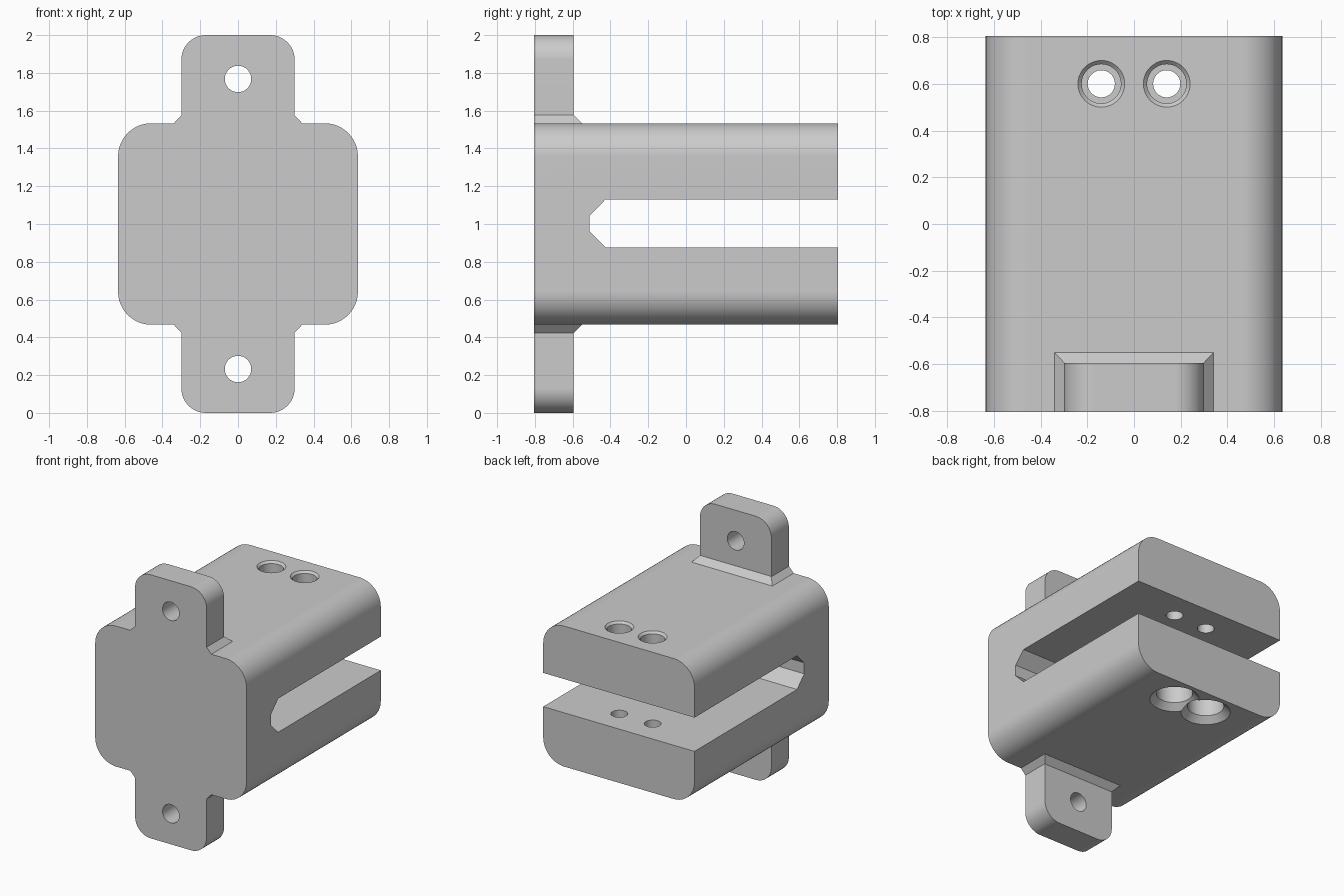
import bpy
import bmesh
from math import cos, sin, pi, radians
from mathutils import Matrix, Vector

cube = bpy.data.objects.get("Cube")
if cube:
    bpy.data.objects.remove(cube, do_unlink=True)

grey = bpy.data.materials.new("light grey")
grey.use_nodes = True
grey.diffuse_color = (0.6, 0.6, 0.6, 1)
grey.node_tree.nodes["Principled BSDF"].inputs["Base Color"].default_value = (0.6, 0.6, 0.6, 1)

MID = 1.0      # height of the mirror plane
FRONT = -0.805
BACK = 0.805
HALF = 0.533   # half height of the body


def loft(name, rings):
    """Solid skinned through matching rings of points."""
    bm = bmesh.new()
    loops = [[bm.verts.new(p) for p in ring] for ring in rings]
    n = len(loops[0])
    for a, b in zip(loops, loops[1:]):
        for i in range(n):
            j = (i + 1) % n
            bm.faces.new((a[i], a[j], b[j], b[i]))
    bm.faces.new(loops[0])
    bm.faces.new(loops[-1])
    bmesh.ops.recalc_face_normals(bm, faces=bm.faces)
    mesh = bpy.data.meshes.new(name)
    bm.to_mesh(mesh)
    bm.free()
    mesh.materials.append(grey)
    obj = bpy.data.objects.new(name, mesh)
    bpy.context.collection.objects.link(obj)
    return obj


def rounded_block(name, half_x, z0, z1, y0, y1, r, steps=12):
    """Rounded rectangle in x and z, extruded along y."""
    corners = ((half_x - r, z1 - r), (r - half_x, z1 - r), (r - half_x, z0 + r), (half_x - r, z0 + r))
    outline = []
    for k, (cx, cz) in enumerate(corners):
        for i in range(steps + 1):
            a = (k + i / steps) * pi / 2
            outline.append((cx + r * cos(a), cz + r * sin(a)))
    return loft(name, [[(x, y, z) for x, z in outline] for y in (y0, y1)])


def turned(name, origin, axis, profile, sides=48):
    """Round solid from (radius, distance) pairs along an axis."""
    turn = Matrix.Translation(origin) @ Vector(axis).to_track_quat("Z", "Y").to_matrix().to_4x4()
    return loft(name, [[turn @ Vector((r * cos(2 * pi * i / sides), r * sin(2 * pi * i / sides), d))
                        for i in range(sides)] for r, d in profile])


def combine(target, tool, operation):
    mod = target.modifiers.new(operation, "BOOLEAN")
    mod.operation = operation
    mod.solver = "EXACT"
    mod.object = tool
    tool.hide_render = True
    bpy.context.view_layer.objects.active = target
    bpy.ops.object.modifier_apply(modifier=mod.name)
    bpy.data.objects.remove(tool, do_unlink=True)


# Main body
body = rounded_block("clamp_body", 0.635, MID - HALF, MID + HALF, FRONT, BACK, 0.175)

# Mounting tabs with chamfered collars, above and below
for s in (1, -1):
    z0, z1 = sorted((MID + s * 0.25, MID + s))
    tab = rounded_block("mounting_tab", 0.3, z0, z1, FRONT, -0.595, 0.13)
    rings = []
    for half_x, back, h in ((0.34, -0.55, HALF - 0.06), (0.34, -0.55, HALF), (0.298, -0.595, HALF + 0.045)):
        z = MID + s * h
        rings.append([(-half_x, FRONT, z), (half_x, FRONT, z), (half_x, back, z), (-half_x, back, z)])
    combine(tab, loft("tab_collar", rings), "UNION")
    combine(body, tab, "UNION")
    hole = turned("tab_hole", (0, FRONT - 0.1, MID + s * 0.768), (0, 1, 0), ((0.07, 0), (0.07, 0.4)))
    combine(body, hole, "DIFFERENCE")

# Slot with a chamfered inner end
slot = ((-0.51, 0.042), (-0.425, 0.128), (1, 0.128), (1, -0.128), (-0.425, -0.128), (-0.51, -0.042))
combine(body, loft("slot", [[(x, y, MID + 0.003 + z) for y, z in slot] for x in (-1, 1)]), "DIFFERENCE")

# Screw holes: narrow pockets on top, wide countersunk pockets underneath
for x in (-0.14, 0.14):
    for up, lip, bore in ((1, 0.1, 0.084), (-1, 0.17, 0.125)):
        chamfer = lip - bore
        profile = ((0.058, -0.45), (0.058, -0.2), (bore, -0.2), (bore, -chamfer), (lip, 0), (lip, 0.1))
        cutter = turned("screw_hole", (x, 0.6, MID + up * HALF), (0, 0, up), profile)
        combine(body, cutter, "DIFFERENCE")

# Smooth rounds, crisp edges
bpy.ops.object.select_all(action="DESELECT")
body.select_set(True)
bpy.context.view_layer.objects.active = body
bpy.ops.object.shade_smooth_by_angle(angle=radians(25))
weighted = body.modifiers.new("flat_faces", "WEIGHTED_NORMAL")
weighted.keep_sharp = True
